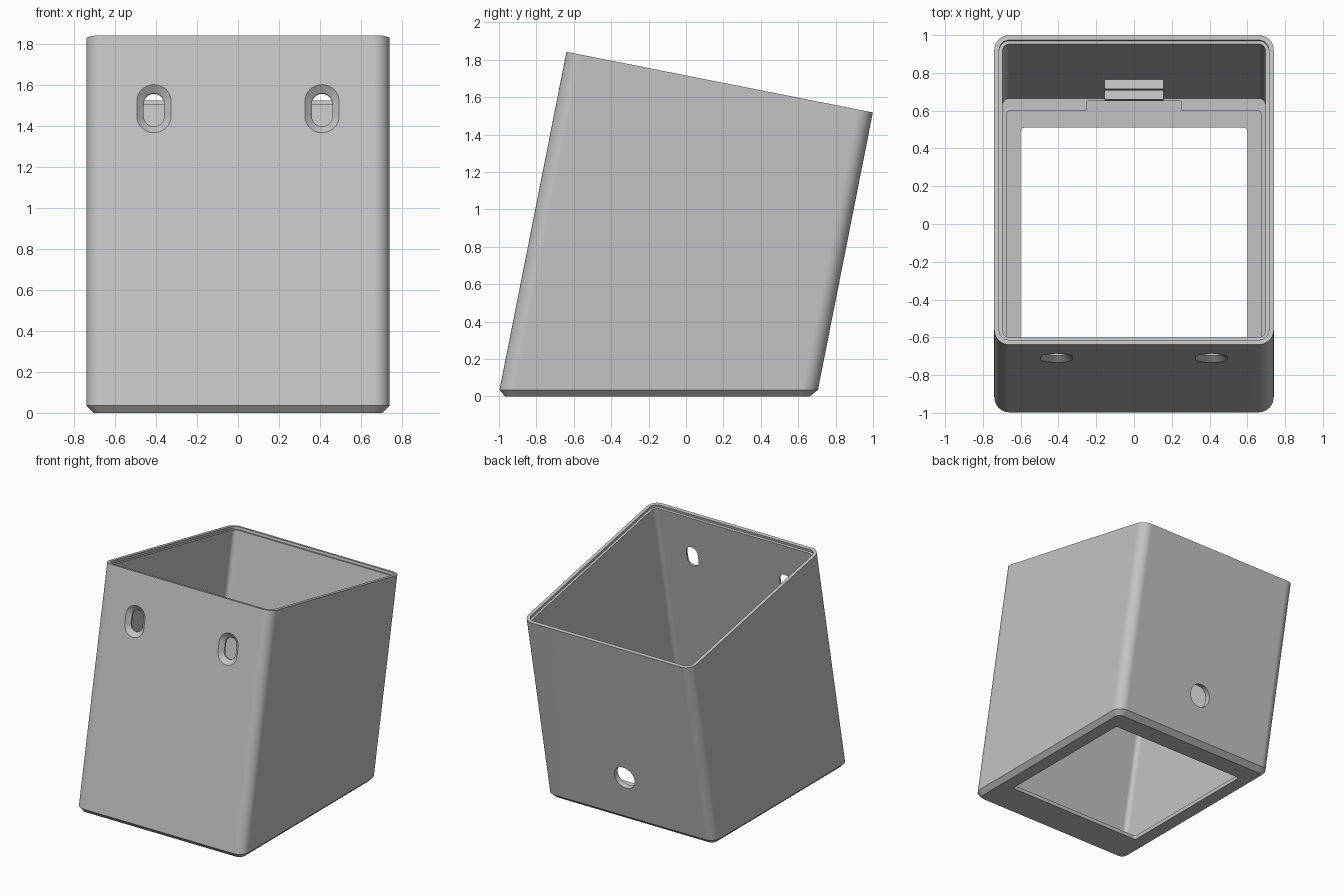
import bpy, bmesh, math
from mathutils import Matrix, Vector

if "Cube" in bpy.data.objects:
    bpy.data.objects.remove(bpy.data.objects["Cube"], do_unlink=True)

TILT = math.radians(11.2)
HALF_W, HALF_D, RADIUS, WALL = 0.74, 0.835, 0.08, 0.044
# Leaning frame: origin at the centre of the open top, z along the walls
LEAN = Matrix.Translation((0, 0.18, 1.68)) @ Matrix.Rotation(-TILT, 4, 'X')
UP = (LEAN.to_3x3() @ Vector((0, 0, 1))).normalized()

grey = bpy.data.materials.new("plain_grey")
grey.use_nodes = True
grey.diffuse_color = (0.55, 0.55, 0.55, 1)
grey.node_tree.nodes["Principled BSDF"].inputs["Base Color"].default_value = (0.55, 0.55, 0.55, 1)


def rounded_rect(hw, hd, r, cy=0.0, steps=8):
    pts = []
    for k, (sx, sy) in enumerate(((1, 1), (-1, 1), (-1, -1), (1, -1))):
        for i in range(steps + 1):
            a = math.pi / 2 * (k + i / steps)
            pts.append(Vector((sx * (hw - r) + r * math.cos(a),
                               cy + sy * (hd - r) + r * math.sin(a), 0)))
    return pts


def loft(name, rings):
    """Skin a stack of equal rings and cap both ends."""
    bm = bmesh.new()
    loops = [[bm.verts.new(p) for p in ring] for ring in rings]
    n = len(loops[0])
    for a, b in zip(loops, loops[1:]):
        for i in range(n):
            j = (i + 1) % n
            bm.faces.new((a[i], a[j], b[j], b[i]))
    bm.faces.new(loops[0][::-1])
    bm.faces.new(loops[-1])
    bmesh.ops.recalc_face_normals(bm, faces=bm.faces)
    mesh = bpy.data.meshes.new(name)
    bm.to_mesh(mesh)
    bm.free()
    obj = bpy.data.objects.new(name, mesh)
    bpy.context.collection.objects.link(obj)
    mesh.materials.append(grey)
    return obj


def shell_ring(inset, drop=0.0, height=None):
    """Wall outline, either near the sloping top or slid down to a level height."""
    ring = []
    for p in rounded_rect(HALF_W - inset, HALF_D - inset, RADIUS - inset):
        q = LEAN @ (p - Vector((0, 0, drop)))
        if height is not None:
            q -= UP * ((q.z - height) / UP.z)
        ring.append(q)
    return ring


def prism(name, hw, y0, y1, z0, z1, r):
    ring = rounded_rect(hw, (y1 - y0) / 2, r, (y0 + y1) / 2, 4)
    return loft(name, [[p + Vector((0, 0, z)) for p in ring] for z in (z0, z1)])


def slot_ring(cx, cz, y, hw, hh):
    return [LEAN @ Vector((cx + p.x, y, cz + p.y)) for p in rounded_rect(hw, hh, hw - 0.0005)]


def cut(target, cutter):
    mod = target.modifiers.new("cut", 'BOOLEAN')
    mod.operation, mod.solver, mod.object = 'DIFFERENCE', 'EXACT', cutter
    bpy.context.view_layer.objects.active = target
    bpy.ops.object.modifier_apply(modifier=mod.name)
    bpy.data.objects.remove(cutter, do_unlink=True)


# Leaning shell with a chamfered foot, stepped rim and hollow inside
shell = loft("leaning_shell", [
    shell_ring(0.035, height=0), shell_ring(0, height=0.035), shell_ring(0),
    shell_ring(0.026), shell_ring(0.026, drop=0.02), shell_ring(WALL, drop=0.02),
    shell_ring(WALL, height=0.06)])

# Floor recess, rear notch and square opening
cut(shell, prism("floor_recess", 0.675, -0.79, 0.60, 0.03, 0.2, 0.02))
cut(shell, prism("rear_notch", 0.25, 0.40, 0.65, 0.03, 0.0605, 0.005))
cut(shell, prism("floor_opening", 0.60, -0.70, 0.51, -0.1, 0.2, 0.02))

# Countersunk mounting slots in the front wall
for side in (-1, 1):
    cx, cz = side * 0.41, -0.365
    cut(shell, loft("slot", [
        slot_ring(cx, cz, -HALF_D - 0.01, 0.095, 0.132),
        slot_ring(cx, cz, -HALF_D + 0.03, 0.05, 0.082),
        slot_ring(cx, cz, -HALF_D + 0.1, 0.05, 0.082)]))

# Round cable hole in the back wall
cut(shell, loft("cable_hole", [slot_ring(0, -1.165, HALF_D + d, 0.09, 0.09) for d in (-0.1, 0.1)]))

# Small ribs above and below the cable hole
for name, top in (("upper_rib", -0.985), ("lower_rib", -1.27)):
    rib = prism(name, 0.155, HALF_D - WALL - 0.05, HALF_D - WALL + 0.01, top - 0.045, top, 0.002)
    rib.data.transform(LEAN)

# Smooth the rounded corners, keep the edges sharp
bpy.ops.object.select_all(action='DESELECT')
shell.select_set(True)
bpy.context.view_layer.objects.active = shell
bpy.ops.object.shade_smooth_by_angle(angle=math.radians(30))
weighted = shell.modifiers.new("even_normals", 'WEIGHTED_NORMAL')
weighted.keep_sharp = True
